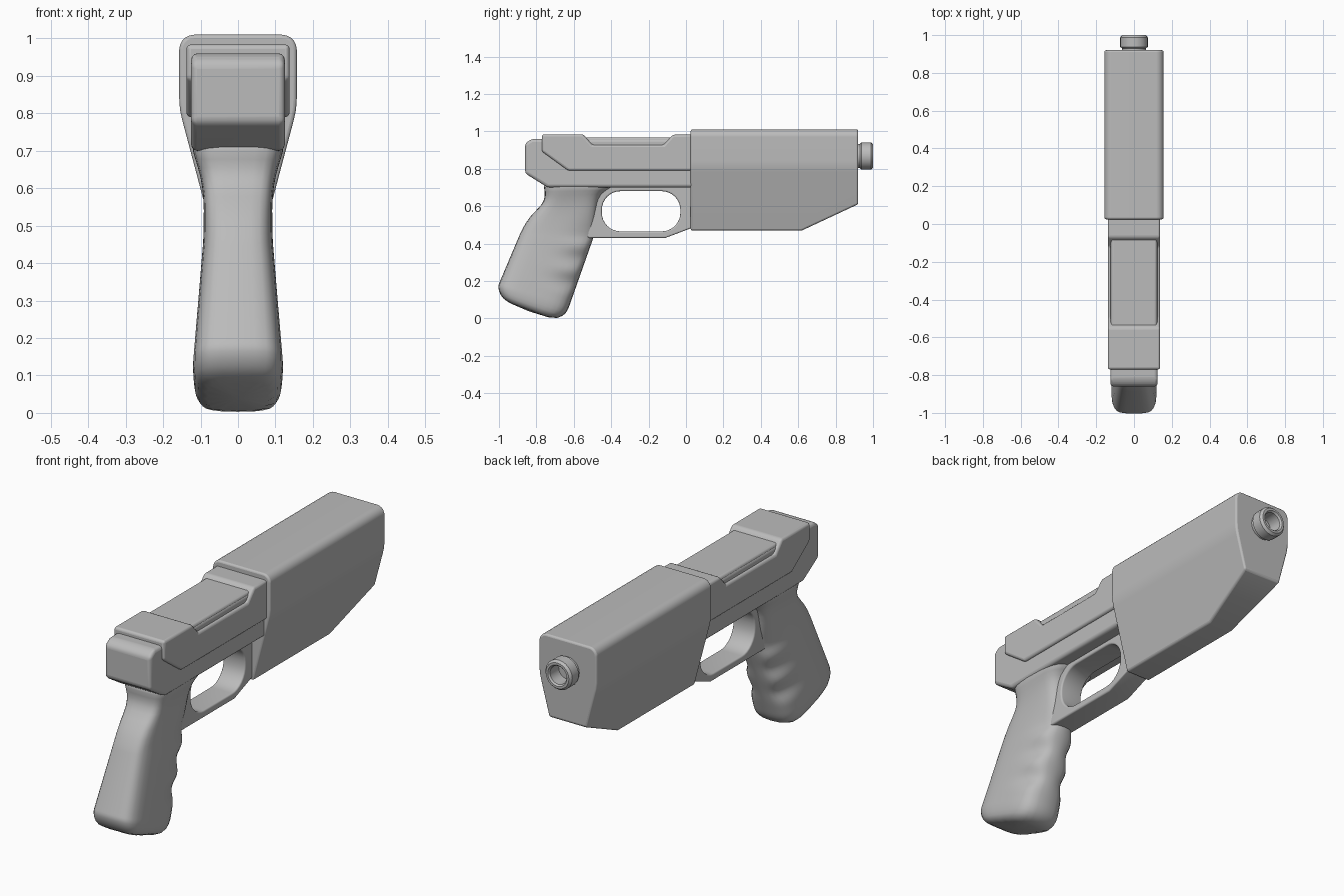
import bpy, bmesh, math
from mathutils import Matrix, Vector

cube = bpy.data.objects.get("Cube")
if cube:
    bpy.data.objects.remove(cube)

grey = bpy.data.materials.new("plain grey")
grey.use_nodes = True
grey.diffuse_color = (0.5, 0.5, 0.5, 1)
grey.node_tree.nodes["Principled BSDF"].inputs["Base Color"].default_value = (0.5, 0.5, 0.5, 1)


def finish(name, mesh, bevel=0, segments=3, subsurf=0, angle=35):
    """Link a mesh, colour it, round its edges and shade it smooth."""
    ob = bpy.data.objects.new(name, mesh)
    bpy.context.collection.objects.link(ob)
    mesh.materials.clear()
    mesh.materials.append(grey)
    bpy.ops.object.select_all(action="DESELECT")
    ob.select_set(True)
    bpy.context.view_layer.objects.active = ob
    bpy.ops.object.shade_smooth_by_angle(angle=math.radians(angle))
    if bevel:
        mod = ob.modifiers.new("rounded edges", "BEVEL")
        mod.width, mod.segments = bevel, segments
        mod.limit_method, mod.angle_limit = "ANGLE", math.radians(28)
        ob.modifiers.new("flat shading", "WEIGHTED_NORMAL").keep_sharp = True
    if subsurf:
        mod = ob.modifiers.new("soft form", "SUBSURF")
        mod.levels = mod.render_levels = subsurf
    return ob


def to_mesh(name, bm):
    bmesh.ops.recalc_face_normals(bm, faces=bm.faces[:])
    mesh = bpy.data.meshes.new(name)
    bm.to_mesh(mesh)
    bm.free()
    return mesh


def extrude(bm, points, offset):
    face = bm.faces.new([bm.verts.new(p) for p in points])
    out = bmesh.ops.extrude_face_region(bm, geom=[face])
    verts = [v for v in out["geom"] if isinstance(v, bmesh.types.BMVert)]
    bmesh.ops.translate(bm, verts=verts, vec=offset)


def side_profile(name, outline, half, bevel):
    """Extrude a (y, z) outline across the width."""
    bm = bmesh.new()
    extrude(bm, [(-half, y, z) for y, z in outline], (2 * half, 0, 0))
    return finish(name, to_mesh(name, bm), bevel)


def arc(cx, cy, r, start, end, steps):
    for i in range(steps + 1):
        a = math.radians(start + (end - start) * i / steps)
        yield cx + r * math.cos(a), cy + r * math.sin(a)


# Barrel housing: tapered section, sloped under the nose
half = [(0.066, 0.47), (0.149, 0.782), (0.155, 0.81), (0.157, 0.84)]
half += list(arc(0.117, 0.97, 0.04, 0, 90, 5))
section = half + [(-x, z) for x, z in reversed(half)]
bm = bmesh.new()
extrude(bm, [(x, 0.025, z) for x, z in section], (0, 0.895, 0))
cut = bmesh.ops.bisect_plane(bm, geom=bm.verts[:] + bm.edges[:] + bm.faces[:],
                             plane_co=(0, 0.62, 0.47), plane_no=(0, 0.14, -0.3), clear_outer=True)
rim = [e for e in cut["geom_cut"] if isinstance(e, bmesh.types.BMEdge)]
bmesh.ops.holes_fill(bm, edges=rim)
finish("barrel_housing", to_mesh("barrel_housing", bm), 0.009)

# Muzzle: hollow tube spun from a profile
bm = bmesh.new()
profile = [(0.064, 0.9), (0.064, 0.93), (0.073, 0.938), (0.073, 0.988), (0.063, 1.0),
           (0.052, 1.0), (0.045, 0.992), (0.045, 0.925), (0, 0.925)]
verts = [bm.verts.new((r, y, 0.868)) for r, y in profile]
edges = [bm.edges.new(pair) for pair in zip(verts, verts[1:])]
bmesh.ops.spin(bm, geom=verts + edges, cent=(0, 0, 0.868), axis=(0, 1, 0),
               angle=math.tau, steps=24)
bmesh.ops.remove_doubles(bm, verts=bm.verts[:], dist=0.0005)
finish("muzzle", to_mesh("muzzle", bm))

# Frame with the sloped rear end
side_profile("frame", [(-0.86, 0.775), (-0.86, 0.935), (-0.825, 0.96), (0.04, 0.96),
                       (0.04, 0.7), (-0.74, 0.7)], 0.125, 0.016)

# Slide with a lowered middle, and the raised panel inside it
side_profile("slide", [(-0.77, 0.892), (-0.77, 0.984), (-0.55, 0.984), (-0.5, 0.927),
                       (-0.12, 0.927), (-0.07, 0.982), (0.04, 0.982), (0.04, 0.79),
                       (-0.63, 0.79)], 0.138, 0.012)
side_profile("slide_panel", [(-0.56, 0.9), (-0.56, 0.967), (-0.06, 0.967), (-0.06, 0.9)],
             0.121, 0.012)

# Trigger guard: flat outline with a rounded opening
outer = [(-0.53, 0.43), (-0.11, 0.43), (0.04, 0.487), (0.04, 0.72), (-0.53, 0.72)]
opening = []
for cx, cy, start in ((-0.13, 0.58, 0), (-0.35, 0.58, 90), (-0.35, 0.565, 180), (-0.13, 0.565, 270)):
    opening += list(arc(cx, cy, 0.1, start, start + 90, 8))
curve = bpy.data.curves.new("guard_outline", "CURVE")
curve.dimensions, curve.fill_mode = "2D", "BOTH"
curve.extrude, curve.bevel_depth, curve.offset = 0.052, 0.008, -0.008
for loop in (outer, opening):
    spline = curve.splines.new("POLY")
    spline.points.add(len(loop) - 1)
    for point, (y, z) in zip(spline.points, loop):
        point.co = (y, z, 0, 1)
    spline.use_cyclic_u = True
outline = bpy.data.objects.new("guard_outline", curve)
bpy.context.collection.objects.link(outline)
bpy.context.view_layer.update()
mesh = bpy.data.meshes.new_from_object(outline.evaluated_get(bpy.context.evaluated_depsgraph_get()))
mesh.transform(Matrix(((0, 0, 1, 0), (1, 0, 0, 0), (0, 1, 0, 0), (0, 0, 0, 1))))
bpy.data.objects.remove(outline)
finish("trigger_guard", mesh)

# Grip: rings from back point to front point, with finger grooves on the front corners
rings = [((-0.765, 0.74), (-0.36, 0.73), 0.123, 0), ((-0.76, 0.7), (-0.39, 0.7), 0.122, 0),
         ((-0.752, 0.655), (-0.45, 0.67), 0.107, 0), ((-0.768, 0.605), (-0.468, 0.61), 0.094, 0),
         ((-0.835, 0.55), (-0.475, 0.54), 0.09, 0)]
steps = 18
for i in range(steps + 1):
    t = i / steps
    back = Vector((-0.88, 0.47)).lerp(Vector((-1.007, 0.17)), t)
    front = Vector((-0.487, 0.45)).lerp(Vector((-0.628, 0.05)), t)
    groove = (0.5 + 0.5 * math.cos(t * 3 * math.tau)) * (1 if t < 0.84 else 0)
    rings.append((back, front, 0.092 + 0.028 * t, groove))
rings += [((-0.995, 0.125), (-0.65, 0.012), 0.117, 0), ((-0.96, 0.083), (-0.715, -0.012), 0.1, 0)]
bm = bmesh.new()
loops = []
for back, front, width, groove in rings:
    back, front = Vector(back), Vector(front)
    right = [(0, 0.5), (0.03, 0.8), (0.14, 0.99), (0.35, 1.01), (0.6, 1),
             (0.78, 0.97 - 0.13 * groove), (0.92, 0.84 - 0.22 * groove), (1, 0.5 - 0.08 * groove)]
    loop = right + [(u, -x) for u, x in reversed(right)]
    loops.append([bm.verts.new((x * width, *back.lerp(front, u))) for u, x in loop])
for a, b in zip(loops, loops[1:]):
    for i in range(len(a)):
        j = (i + 1) % len(a)
        bm.faces.new((a[i], a[j], b[j], b[i]))
bm.faces.new(loops[0])
bm.faces.new(loops[-1])
finish("grip", to_mesh("grip", bm), subsurf=1, angle=70)
